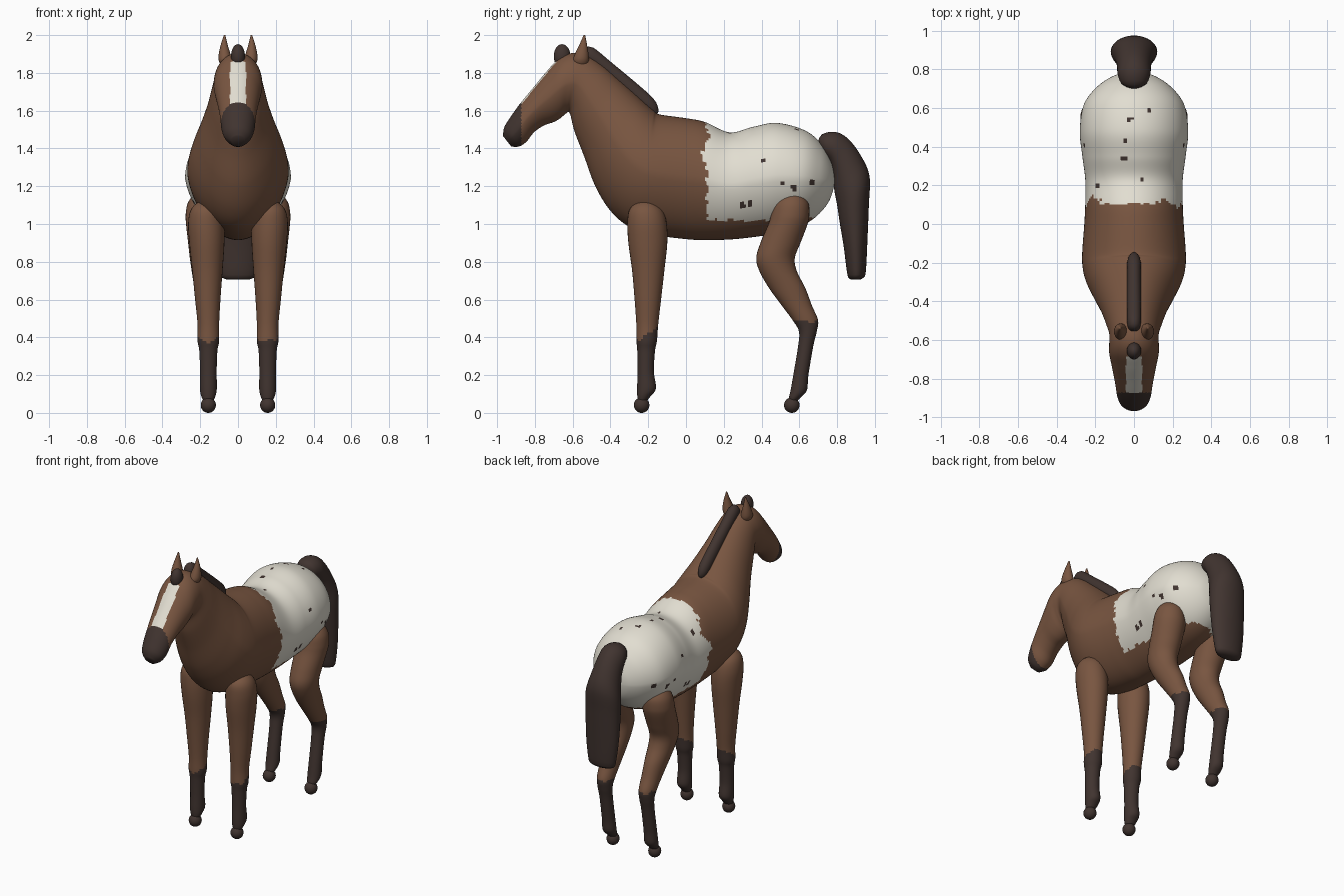
import bpy, bmesh, math
from mathutils import Vector, noise


def material(name, rgb):
    m = bpy.data.materials.new(name)
    m.diffuse_color = (*rgb, 1)
    return m


BROWN = material("brown coat", (0.19, 0.092, 0.052))
WHITE = material("white coat", (0.76, 0.73, 0.64))
DARK = material("dark points", (0.052, 0.034, 0.029))
MATS = [BROWN, WHITE, DARK]


def spline(a, b, c, d, t):
    return [0.5 * (2 * q + (r - p) * t + (2 * p - 5 * q + 4 * r - s) * t * t
                   + (3 * q - p - 3 * r + s) * t ** 3) for p, q, r, s in zip(a, b, c, d)]


def loft(name, sections, seg, step, rule, taper=0.0):
    """Skin oval rings; a section is (top y, top z, bottom y, bottom z, half width, centre x)."""
    S = [tuple(s) + (0.0,) * (6 - len(s)) for s in sections]
    rings = []
    for i in range(len(S) - 1):
        a, b, c, d = S[max(i - 1, 0)], S[i], S[i + 1], S[min(i + 2, len(S) - 1)]
        n = max(2, math.ceil(max(math.dist(b[:2], c[:2]), math.dist(b[2:4], c[2:4])) / step))
        rings += [spline(a, b, c, d, k / n) for k in range(n)]
    rings.append(S[-1])
    bm = bmesh.new()
    loops = []
    for ty, tz, by, bz, w, x in rings:
        loop = []
        for k in range(seg):
            ang = 2 * math.pi * k / seg
            u = math.sin(ang)
            half = max(w, 0.002) * math.cos(ang) * (1 - taper * max(0, -u))
            loop.append(bm.verts.new((x + half, (ty + by) / 2 + u * (ty - by) / 2,
                                      (tz + bz) / 2 + u * (tz - bz) / 2)))
        loops.append(loop)
    for p, q in zip(loops, loops[1:]):
        for k in range(seg):
            j = (k + 1) % seg
            bm.faces.new((p[k], p[j], q[j], q[k]))
    bm.faces.new(loops[0])
    bm.faces.new(loops[-1])
    finish(name, bm, rule)


def finish(name, bm, rule):
    bmesh.ops.recalc_face_normals(bm, faces=bm.faces)
    bm.normal_update()
    for f in bm.faces:
        f.smooth = True
        f.material_index = rule(f.calc_center_median(), f.normal)
    me = bpy.data.meshes.new(name)
    bm.to_mesh(me)
    bm.free()
    for m in MATS:
        me.materials.append(m)
    bpy.context.collection.objects.link(bpy.data.objects.new(name, me))


def ball(name, centre, size):
    bm = bmesh.new()
    bmesh.ops.create_uvsphere(bm, u_segments=32, v_segments=20, radius=1)
    for v in bm.verts:
        v.co = Vector(a + b * c for a, b, c in zip(centre, v.co, size))
    finish(name, bm, lambda c, n: 2)


# Small dark spots: side ones as (y, z), top ones as (x, y)
SIDE_SPOTS = [(0.41, 1.34), (0.51, 1.215), (0.57, 1.19), (0.30, 1.1), (0.67, 1.22), (0.34, 1.11)]
TOP_SPOTS = [(-0.05, 0.43), (-0.05, 0.34), (0.04, 0.23), (-0.19, 0.2), (0.08, 0.59), (-0.02, 0.54)]


def coat(c, n):
    wob = noise.noise(c * 9) * 0.05 + noise.noise(c * 28) * 0.025
    if c.y < -0.872 and c.z < 1.67:                      # muzzle
        return 2
    if c.y < -0.685 and abs(c.x) < 0.042 and n.z > 0.2:  # blaze
        return 1
    if c.y > 0.11 + wob and c.z > 1.025 + wob * 0.4:     # white rump blanket
        if abs(c.x) > 0.15 and any(math.dist((c.y, c.z), s) < 0.014 for s in SIDE_SPOTS):
            return 2
        if n.z > 0.3 and any(math.dist((c.x, c.y), s) < 0.013 for s in TOP_SPOTS):
            return 2
        return 1
    return 0


# Body, neck and head as one skin
loft("body_neck_and_head", [
    (0.788, 1.25, 0.787, 1.21, 0.025), (0.77, 1.33, 0.757, 1.12, 0.11),
    (0.72, 1.42, 0.69, 1.04, 0.195), (0.63, 1.495, 0.6, 0.985, 0.26),
    (0.48, 1.535, 0.48, 0.95, 0.28), (0.35, 1.513, 0.35, 0.93, 0.267),
    (0.23, 1.485, 0.23, 0.918, 0.252), (0.10, 1.54, 0.10, 0.915, 0.252),
    (0.0, 1.56, 0.0, 0.92, 0.257), (-0.14, 1.58, -0.17, 0.943, 0.268),
    (-0.17, 1.6, -0.30, 0.985, 0.264), (-0.21, 1.635, -0.40, 1.07, 0.245),
    (-0.27, 1.69, -0.48, 1.20, 0.21), (-0.36, 1.77, -0.54, 1.36, 0.17),
    (-0.44, 1.84, -0.59, 1.49, 0.145), (-0.52, 1.89, -0.615, 1.585, 0.128),
    (-0.60, 1.905, -0.635, 1.585, 0.128), (-0.67, 1.878, -0.665, 1.56, 0.128),
    (-0.74, 1.805, -0.70, 1.54, 0.118), (-0.81, 1.72, -0.755, 1.52, 0.105),
    (-0.88, 1.635, -0.805, 1.485, 0.094), (-0.93, 1.565, -0.845, 1.435, 0.087),
    (-0.963, 1.51, -0.885, 1.41, 0.07), (-0.968, 1.465, -0.925, 1.41, 0.035),
], 96, 0.012, coat, taper=0.15)

dark = lambda c, n: 2
# Mane, forelock and tail
loft("mane", [(-0.545, 1.92, -0.565, 1.87, 0.012), (-0.53, 1.935, -0.555, 1.86, 0.028),
              (-0.49, 1.933, -0.52, 1.85, 0.036), (-0.4, 1.86, -0.44, 1.79, 0.036),
              (-0.25, 1.735, -0.3, 1.66, 0.036), (-0.175, 1.667, -0.22, 1.6, 0.035),
              (-0.15, 1.625, -0.18, 1.57, 0.024), (-0.145, 1.595, -0.16, 1.57, 0.006)], 24, 0.03, dark)
ball("forelock", (0, -0.656, 1.888), (0.037, 0.044, 0.064))
loft("tail", [(0.70, 1.44, 0.705, 1.41, 0.02), (0.72, 1.475, 0.73, 1.36, 0.065),
              (0.79, 1.488, 0.765, 1.32, 0.085), (0.86, 1.45, 0.78, 1.25, 0.088),
              (0.93, 1.355, 0.785, 1.18, 0.1), (0.972, 1.25, 0.80, 1.1, 0.118),
              (0.968, 1.1, 0.815, 1.0, 0.12), (0.96, 0.9, 0.835, 0.88, 0.115),
              (0.953, 0.76, 0.85, 0.76, 0.1), (0.945, 0.72, 0.86, 0.715, 0.088),
              (0.92, 0.705, 0.88, 0.705, 0.05)], 40, 0.03, dark)

# Legs: (z, y, half depth, centre x, half width)
FRONT = [(1.125, -0.215, 0.01, 0.17, 0.01), (1.11, -0.215, 0.052, 0.17, 0.05),
         (1.07, -0.212, 0.09, 0.17, 0.082), (1.0, -0.206, 0.104, 0.169, 0.095),
         (0.9, -0.202, 0.103, 0.165, 0.093), (0.75, -0.2, 0.085, 0.162, 0.08),
         (0.6, -0.202, 0.07, 0.16, 0.067), (0.47, -0.205, 0.058, 0.157, 0.057),
         (0.38, -0.208, 0.054, 0.157, 0.057), (0.33, -0.211, 0.047, 0.157, 0.048),
         (0.22, -0.213, 0.043, 0.157, 0.044), (0.13, -0.209, 0.05, 0.157, 0.045),
         (0.09, -0.222, 0.036, 0.157, 0.038), (0.06, -0.232, 0.022, 0.157, 0.025)]
HIND = [(1.172, 0.56, 0.01, 0.178, 0.01), (1.155, 0.56, 0.055, 0.178, 0.055),
        (1.11, 0.558, 0.09, 0.178, 0.088), (1.05, 0.552, 0.101, 0.178, 0.099),
        (1.0, 0.54, 0.104, 0.176, 0.099), (0.9, 0.5, 0.106, 0.171, 0.093),
        (0.82, 0.474, 0.102, 0.168, 0.087), (0.75, 0.488, 0.099, 0.165, 0.08),
        (0.66, 0.536, 0.096, 0.161, 0.07), (0.57, 0.586, 0.08, 0.158, 0.06),
        (0.49, 0.632, 0.067, 0.157, 0.053), (0.43, 0.645, 0.047, 0.157, 0.047),
        (0.35, 0.633, 0.04, 0.157, 0.042), (0.2, 0.608, 0.04, 0.157, 0.042),
        (0.12, 0.597, 0.043, 0.157, 0.043), (0.08, 0.575, 0.03, 0.157, 0.034),
        (0.06, 0.565, 0.02, 0.157, 0.022)]
EAR = [(1.835, -0.558, 0.03, 0.066, 0.02), (1.865, -0.557, 0.042, 0.067, 0.035),
       (1.9, -0.552, 0.036, 0.071, 0.031), (1.95, -0.544, 0.02, 0.073, 0.018),
       (2.0, -0.538, 0.004, 0.071, 0.004)]


def stocking(top, slope):
    return lambda c, n: 2 if c.z < top + slope * (c.y + 0.2) + noise.noise(c * 25) * 0.02 else 0


for side, s in (("right", 1), ("left", -1)):
    for part, table, seg, rule in (("front_leg", FRONT, 32, stocking(0.42, 0.7)),
                                   ("hind_leg", HIND, 32, stocking(0.485, 0)),
                                   ("ear", EAR, 20, lambda c, n: 0)):
        loft(f"{side}_{part}", [(y + ry, z, y - ry, z, rx, s * x) for z, y, ry, x, rx in table],
             seg, 0.015, rule)
    # Round hooves
    for part, y in (("front_hoof", -0.235), ("hind_hoof", 0.56)):
        ball(f"{side}_{part}", (s * 0.157, y, 0.041), (0.04, 0.041, 0.041))
